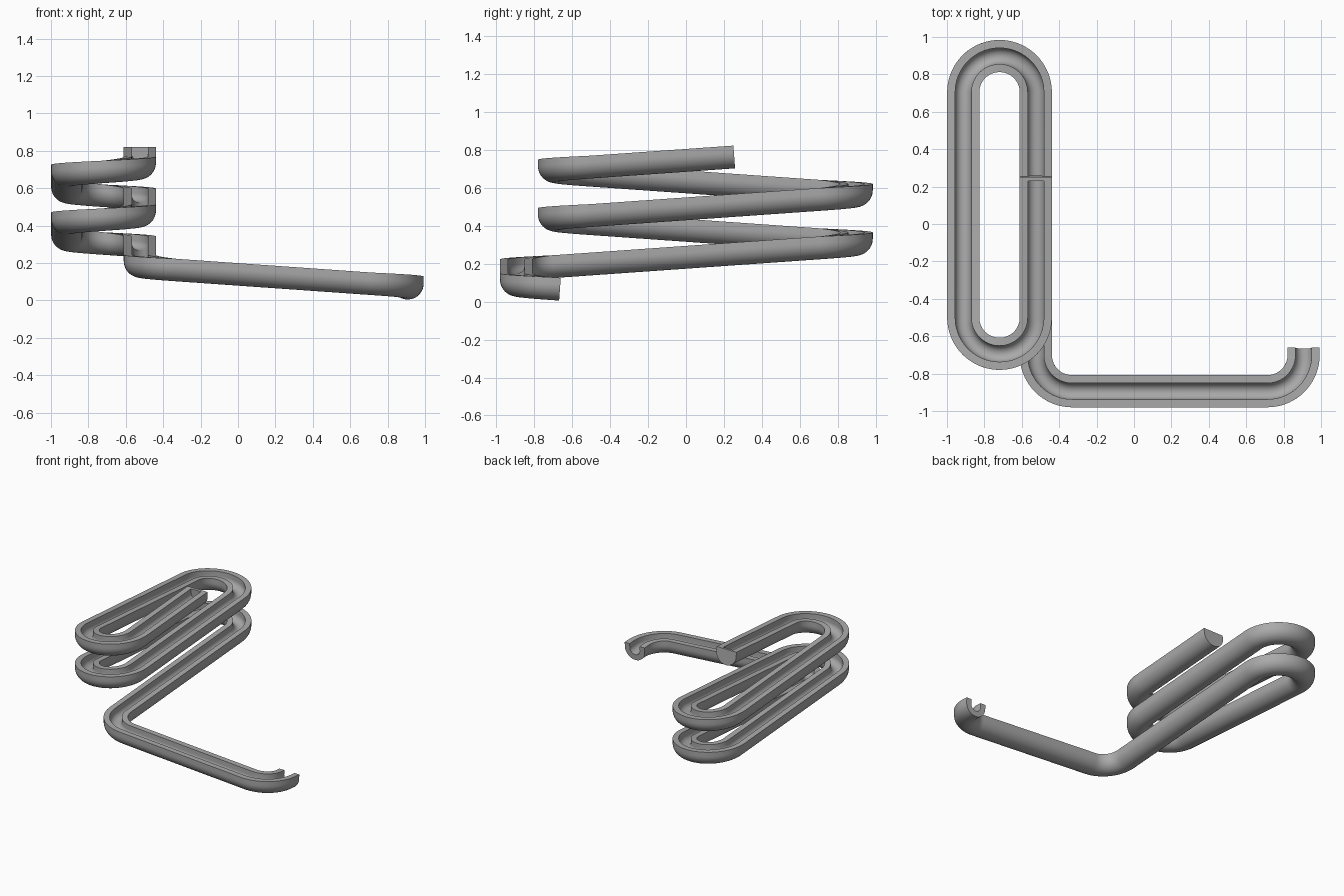
import bpy
import bmesh
from math import sin, cos, pi, radians
from mathutils import Vector

cube = bpy.data.objects.get("Cube")
if cube:
    bpy.data.objects.remove(cube, do_unlink=True)

grey = bpy.data.materials.new("plain grey")
grey.use_nodes = True
colour = (0.4, 0.4, 0.4, 1)
grey.diffuse_color = colour
grey.node_tree.nodes["Principled BSDF"].inputs["Base Color"].default_value = colour

HALF, GROOVE, WALL = 0.086, 0.043, 0.034   # outer radius, groove radius, straight side
BEND = 0.194                               # centre line bend radius
TOP, SLOPE = 0.822, 0.0704                 # rim height at the top, steady fall
PLATE = 0.02                               # closing plate thickness


def u_profile(radius, steps=24):
    """U shape with straight sides and a round bottom, hung below the rim."""
    arc = [(-radius * cos(pi * i / steps), -WALL - radius * sin(pi * i / steps))
           for i in range(steps + 1)]
    return [(-radius, 0)] + arc + [(radius, 0)]


def station(pos, heading, dist):
    """Centre point, side and up directions on the falling path."""
    tangent = Vector((cos(heading), sin(heading), -SLOPE)).normalized()
    side = Vector((-sin(heading), cos(heading), 0))
    return Vector((pos.x, pos.y, TOP - SLOPE * dist)), side, tangent.cross(side)


def trace(start, heading, moves):
    """Follow straights (length) and bends (turn in degrees, left positive)."""
    pos, dist = Vector(start), 0
    stations = [station(pos, heading, dist)]
    for kind, amount in moves:
        if kind == "straight":
            pos = pos + amount * Vector((cos(heading), sin(heading)))
            dist += amount
            stations.append(station(pos, heading, dist))
        else:
            turn = radians(amount)
            sign = 1 if turn > 0 else -1
            centre = pos + sign * BEND * Vector((-sin(heading), cos(heading)))
            steps = int(abs(amount) / 5)
            for i in range(1, steps + 1):
                h = heading + turn * i / steps
                p = centre - sign * BEND * Vector((-sin(h), cos(h)))
                stations.append(station(p, h, dist + abs(turn) * BEND * i / steps))
            heading += turn
            pos = p
            dist += abs(turn) * BEND
    return stations


def ring(bm, place, profile):
    centre, side, up = place
    return [bm.verts.new(centre + side * a + up * b) for a, b in profile]


def finish(bm, name):
    bmesh.ops.recalc_face_normals(bm, faces=bm.faces)
    mesh = bpy.data.meshes.new(name)
    bm.to_mesh(mesh)
    bm.free()
    mesh.materials.append(grey)
    obj = bpy.data.objects.new(name, mesh)
    bpy.context.collection.objects.link(obj)
    bpy.ops.object.select_all(action="DESELECT")
    obj.select_set(True)
    bpy.context.view_layer.objects.active = obj
    bpy.ops.object.shade_smooth_by_angle(angle=radians(30))


# Path: two long coils, then a corner, the front run and the outlet bend
LONG = 1.204
half_coil = [("bend", -180), ("straight", LONG)]
moves = [("straight", PLATE), ("straight", 0.75 - PLATE)]
moves += half_coil * 3 + [("bend", -180), ("straight", LONG + 0.2)]
moves += [("bend", 90), ("straight", 1.044), ("bend", 90), ("straight", 0.04)]
stations = trace((-0.525, 0.25), -pi / 2, moves)

outer, inner = u_profile(HALF), u_profile(GROOVE)

# Open trough, swept along the path
bm = bmesh.new()
section = outer + inner[::-1]
rings = [ring(bm, s, section) for s in stations[1:]]
count = len(section)
for a, b in zip(rings, rings[1:]):
    for i in range(count):
        j = (i + 1) % count
        bm.faces.new((a[i], a[j], b[j], b[i]))
for end in (rings[0], rings[-1]):
    for i in range(len(outer) - 1):
        bm.faces.new((end[i], end[i + 1], end[count - 2 - i], end[count - 1 - i]))
finish(bm, "trough")

# Solid plate closing the upper end
bm = bmesh.new()
front, back = (ring(bm, s, outer) for s in stations[:2])
bm.faces.new(front)
bm.faces.new(back)
for i in range(len(outer)):
    j = (i + 1) % len(outer)
    bm.faces.new((front[i], front[j], back[j], back[i]))
finish(bm, "end_plate")
